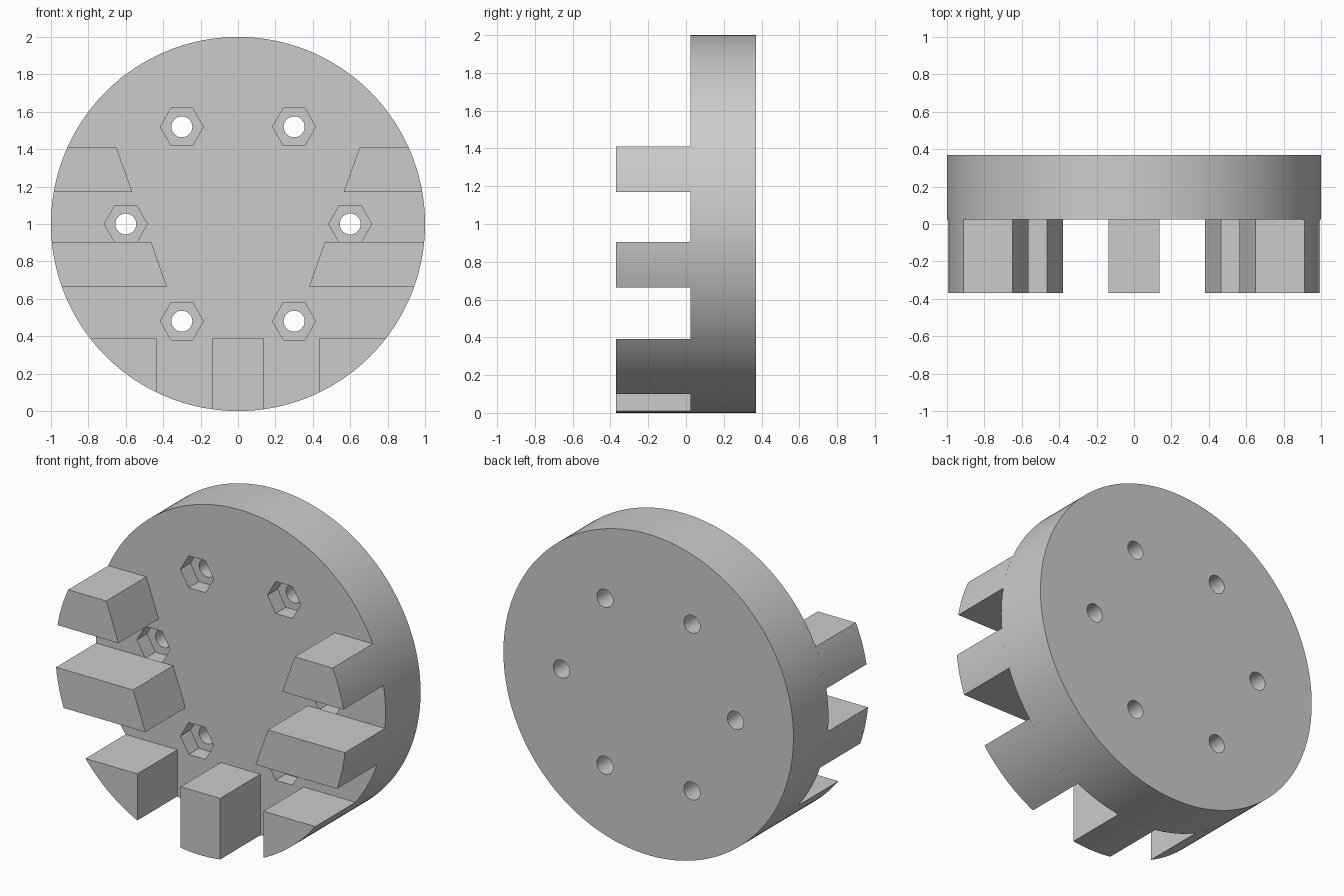
import bpy, bmesh
from math import sin, cos, tau, asin, acos, sqrt

if "Cube" in bpy.data.objects:
    bpy.data.objects.remove(bpy.data.objects["Cube"])

FRONT, FACE, BACK = -0.37, 0.025, 0.37   # depth of jaw tips, disc face, disc back
MID = 1.0                                # height of the disc axis

grey = bpy.data.materials.new("plain grey")
grey.use_nodes = True
grey.diffuse_color = (0.6, 0.6, 0.6, 1)
grey.node_tree.nodes["Principled BSDF"].inputs["Base Color"].default_value = (0.6, 0.6, 0.6, 1)


def ring(x, z, radius, count):
    return [(x + radius * cos(tau * i / count), z + radius * sin(tau * i / count))
            for i in range(count)]


def prisms(name, outlines, y0, y1):
    """Extrude (x, z) outlines along y into one object."""
    bm = bmesh.new()
    for outline in outlines:
        face = bm.faces.new([bm.verts.new((x, y0, z)) for x, z in outline])
        out = bmesh.ops.extrude_face_region(bm, geom=[face])
        new = [v for v in out["geom"] if isinstance(v, bmesh.types.BMVert)]
        bmesh.ops.translate(bm, verts=new, vec=(0, y1 - y0, 0))
    bmesh.ops.recalc_face_normals(bm, faces=bm.faces)
    mesh = bpy.data.meshes.new(name)
    bm.to_mesh(mesh)
    bm.free()
    mesh.materials.append(grey)
    obj = bpy.data.objects.new(name, mesh)
    bpy.context.collection.objects.link(obj)
    return obj


def select(obj):
    bpy.ops.object.select_all(action='DESELECT')
    obj.select_set(True)
    bpy.context.view_layer.objects.active = obj


def finish(obj):
    select(obj)
    bpy.ops.object.shade_smooth_by_angle()


def arc(a0, a1, steps=16):
    return [(cos(a0 + (a1 - a0) * i / steps), MID + sin(a0 + (a1 - a0) * i / steps))
            for i in range(steps + 1)]


# Disc with six bolt holes and hexagonal nut pockets
disc = prisms("disc", [ring(0, MID, 1, 192)], FACE, BACK)
centres = ring(0, MID, 0.6, 6)
cutters = [
    prisms("nut_pocket_cutter", [ring(x, z, 0.115, 6) for x, z in centres], FACE - 0.1, FACE + 0.1),
    prisms("bolt_hole_cutter", [ring(x, z, 0.056, 32) for x, z in centres], FACE - 0.2, BACK + 0.1),
]
for cutter in cutters:
    cutter.hide_render = True
    cut = disc.modifiers.new("cut", 'BOOLEAN')
    cut.operation, cut.solver, cut.object = 'DIFFERENCE', 'EXACT', cutter
    select(disc)
    bpy.ops.object.modifier_apply(modifier=cut.name)
    bpy.data.objects.remove(cutter)
finish(disc)

# Side jaws: name, bottom z, top z, inner x at bottom, inner x at top
side_jaws = [
    ("upper_jaw", 1.17, 1.41, 0.565, 0.65),
    ("middle_jaw", 0.665, 0.905, 0.38, 0.465),
]
outlines = {name: [(xt, zt), (xb, zb)] + arc(asin(zb - MID), asin(zt - MID))
            for name, zb, zt, xb, xt in side_jaws}

# Lower corner jaws, cut square on the inside
TOP, INNER = 0.39, 0.435
outlines["lower_jaw"] = [(INNER, TOP)] + arc(-acos(INNER), asin(TOP - MID))

for name, outline in outlines.items():
    for side, sign in (("left", 1), ("right", -1)):
        finish(prisms(f"{side}_{name}", [[(sign * x, z) for x, z in outline]], FRONT, FACE))

# Bottom centre jaw
HALF = 0.136
finish(prisms("bottom_jaw", [[(HALF, TOP), (-HALF, TOP)] + arc(-acos(-HALF), -acos(HALF))],
              FRONT, FACE))
